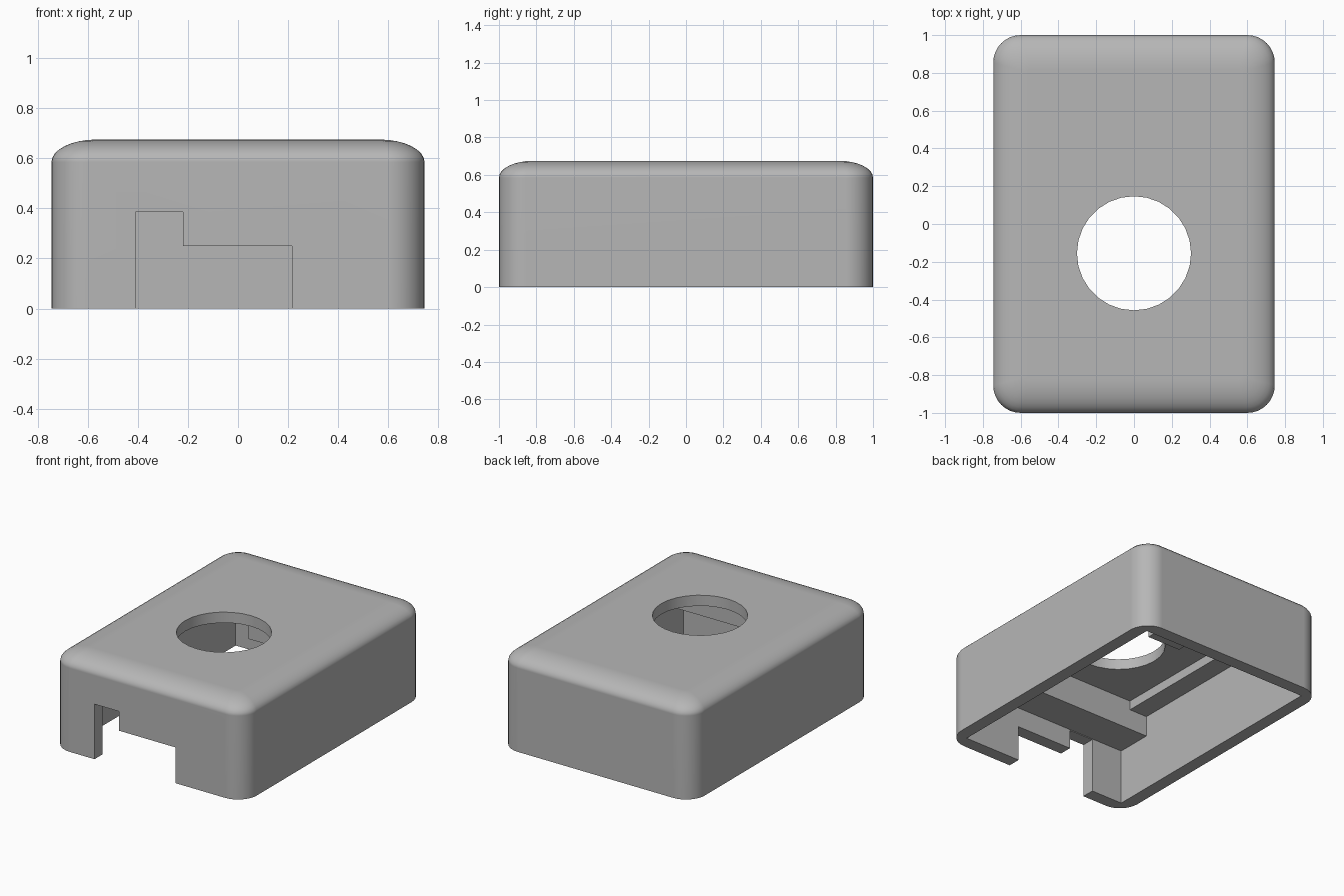
import bpy, bmesh, math

if "Cube" in bpy.data.objects:
    bpy.data.objects.remove(bpy.data.objects["Cube"], do_unlink=True)

GREY = (0.47, 0.47, 0.47, 1.0)
mat = bpy.data.materials.new("plain grey")
mat.use_nodes = True
mat.diffuse_color = GREY
mat.node_tree.nodes["Principled BSDF"].inputs["Base Color"].default_value = GREY

HX, HY, HZ = 0.745, 1.0, 0.675      # outer half width, half length, height
WALL = 0.09
IX, IY = HX - WALL, HY - WALL       # inner half sizes
CEILING = 0.6
CORNER = 0.145                      # upright corner radius
EDGE_IN, EDGE_UP = 0.18, 0.09       # top rounding, inward and upward


def add_object(name, bm):
    bmesh.ops.recalc_face_normals(bm, faces=bm.faces)
    mesh = bpy.data.meshes.new(name)
    bm.to_mesh(mesh)
    bm.free()
    mesh.materials.append(mat)
    obj = bpy.data.objects.new(name, mesh)
    bpy.context.collection.objects.link(obj)
    return obj


def box(name, x, y, z):
    bm = bmesh.new()
    bmesh.ops.create_cube(bm, size=1)
    for v in bm.verts:
        for i, (lo, hi) in enumerate((x, y, z)):
            v.co[i] = lo if v.co[i] < 0 else hi
    return add_object(name, bm)


def rounded_ring(bm, inset, z, steps=8):
    """Rounded rectangle of vertices, shrunk by the inset."""
    r = CORNER - 0.72 * inset
    ring = []
    for i, (sx, sy) in enumerate(((1, 1), (-1, 1), (-1, -1), (1, -1))):
        for k in range(steps + 1):
            a = math.pi / 2 * (i + k / steps)
            ring.append(bm.verts.new((sx * (HX - inset - r) + r * math.cos(a),
                                      sy * (HY - inset - r) + r * math.sin(a), z)))
    return ring


def cut(target, cutter):
    mod = target.modifiers.new("cut", 'BOOLEAN')
    mod.operation, mod.solver, mod.object = 'DIFFERENCE', 'EXACT', cutter
    bpy.context.view_layer.objects.active = target
    bpy.ops.object.modifier_apply(modifier=mod.name)
    bpy.data.objects.remove(cutter, do_unlink=True)


# Outer body with rounded upright corners and a softened top edge
bm = bmesh.new()
rings = [rounded_ring(bm, 0, 0)]
for k in range(9):
    a = math.pi / 2 * k / 8
    rings.append(rounded_ring(bm, EDGE_IN * (1 - math.cos(a)),
                              HZ - EDGE_UP + EDGE_UP * math.sin(a)))
for low, high in zip(rings, rings[1:]):
    n = len(low)
    for i in range(n):
        j = (i + 1) % n
        bm.faces.new((low[i], low[j], high[j], high[i]))
bm.faces.new(rings[0])
bm.faces.new(rings[-1])
body = add_object("case_shell", bm)

# Stepped cavity: low front bay, main bay, and the highest recess
LEDGE_Y, LEDGE_Z = -0.655, 0.39
SHELF = 0.14
cut(body, box("cavity_front", (-IX, IX), (-IY, 0), (-0.1, LEDGE_Z)))
cut(body, box("cavity_main", (-IX, IX), (LEDGE_Y, IY), (-0.1, 0.535)))
cut(body, box("cavity_top", (-IX + SHELF, IX - SHELF), (LEDGE_Y, IY - SHELF),
              (0.45, CEILING)))

# Stepped opening in the front wall
cut(body, box("notch_tall", (-0.41, -0.22), (-1.1, -0.8), (-0.1, 0.385)))
cut(body, box("notch_wide", (-0.3, 0.215), (-1.1, -0.8), (-0.1, 0.25)))

# Round hole in the top
bm = bmesh.new()
bmesh.ops.create_cone(bm, cap_ends=True, segments=28, radius1=0.302, radius2=0.302, depth=0.4)
bmesh.ops.translate(bm, verts=bm.verts, vec=(0, -0.155, 0.7))
cut(body, add_object("hole_cutter", bm))

# Post hanging from the ceiling behind the hole
box("ceiling_post", (-0.13, 0.13), (0.3, 0.56), (0.42, CEILING + 0.02))

# Smooth shading with crisp edges
bpy.ops.object.select_all(action='DESELECT')
body.select_set(True)
bpy.context.view_layer.objects.active = body
bpy.ops.object.shade_smooth_by_angle(angle=math.radians(30))
weighted = body.modifiers.new("weighted_normals", 'WEIGHTED_NORMAL')
weighted.keep_sharp = True
